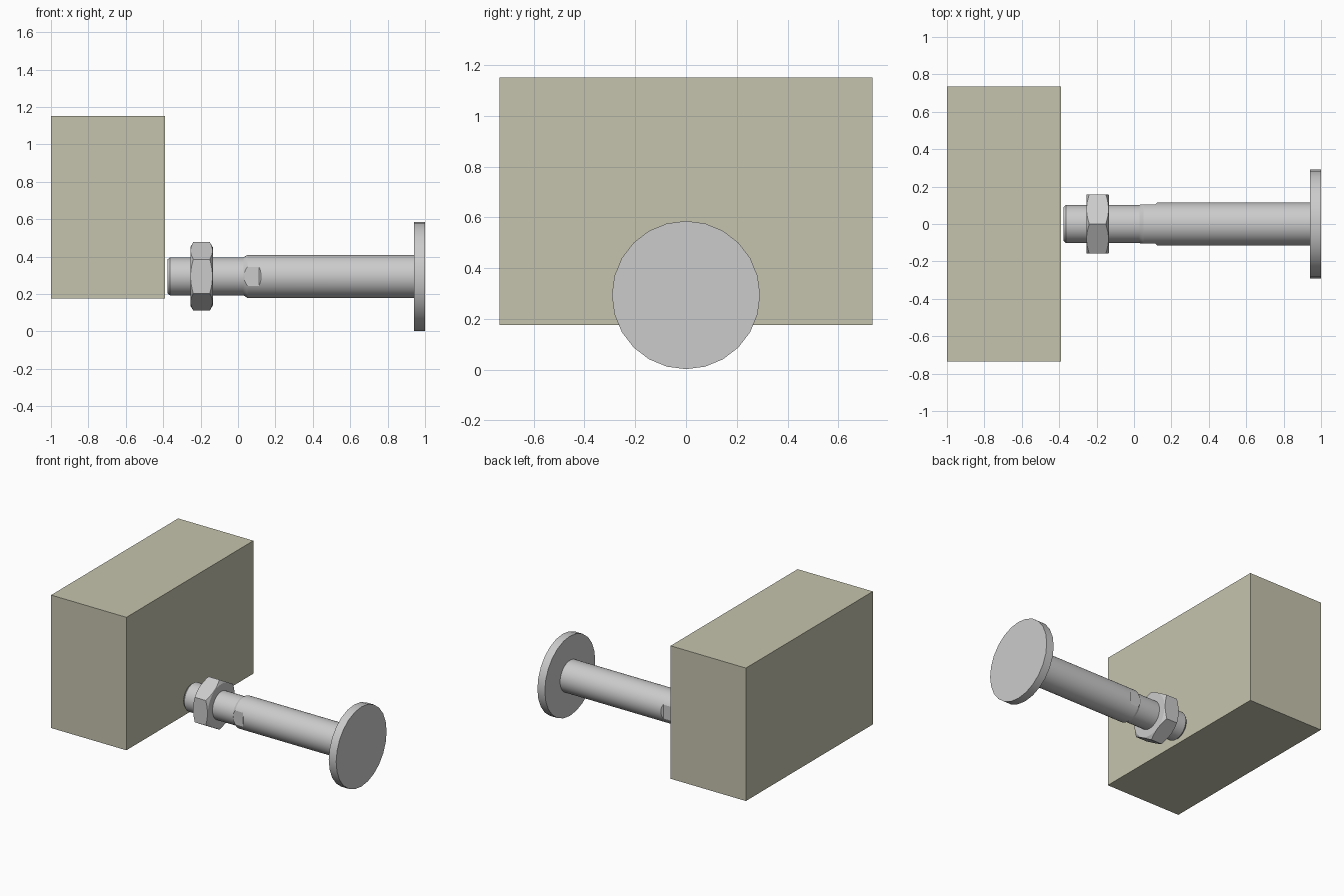
import bpy, bmesh
from math import sin, cos, pi, radians
from mathutils import Vector

if "Cube" in bpy.data.objects:
    bpy.data.objects.remove(bpy.data.objects["Cube"])

AXIS = 0.294  # height of the bolt centreline


def new_object(name, bm):
    bmesh.ops.recalc_face_normals(bm, faces=bm.faces)
    me = bpy.data.meshes.new(name)
    bm.to_mesh(me)
    bm.free()
    ob = bpy.data.objects.new(name, me)
    bpy.context.collection.objects.link(ob)
    return ob


def turned(name, profile, sides, smooth=True):
    """Closed solid revolved about the bolt axis from (x, radius) pairs."""
    bm = bmesh.new()
    rings = [[bm.verts.new((x, r * sin(2 * pi * i / sides), AXIS + r * cos(2 * pi * i / sides)))
              for i in range(sides)] for x, r in profile]
    for a, b in zip(rings, rings[1:]):
        for i in range(sides):
            j = (i + 1) % sides
            bm.faces.new((a[i], a[j], b[j], b[i]))
    bm.faces.new(rings[0])
    bm.faces.new(rings[-1])
    for f in bm.faces:
        f.smooth = smooth and len(f.verts) == 4
    return new_object(name, bm)


def cut(target, tool, operation):
    bpy.context.view_layer.objects.active = target
    mod = target.modifiers.new("cut", 'BOOLEAN')
    mod.operation, mod.object, mod.solver = operation, tool, 'EXACT'
    bpy.ops.object.modifier_apply(modifier=mod.name)
    bpy.data.objects.remove(tool)


def shade(ob, angle):
    bpy.ops.object.select_all(action='DESELECT')
    ob.select_set(True)
    bpy.context.view_layer.objects.active = ob
    bpy.ops.object.shade_smooth_by_angle(angle=radians(angle))


# Mounting block
bm = bmesh.new()
bmesh.ops.create_cube(bm, size=1)
for v in bm.verts:
    v.co = Vector((v.co.x * 0.61 - 0.695, v.co.y * 1.47, v.co.z * 0.974 + 0.664))
block = new_object("mounting_block", bm)
mat = bpy.data.materials.new("beige")
mat.diffuse_color = (0.56, 0.55, 0.42, 1)
mat.use_nodes = True
mat.node_tree.nodes["Principled BSDF"].inputs["Base Color"].default_value = mat.diffuse_color
block.data.materials.append(mat)

# Stepped shaft with chamfered thread end
shaft = turned("bolt_shaft", [(-0.378, 0.09), (-0.363, 0.102), (0.03, 0.102),
                              (0.05, 0.115), (0.94, 0.115)], 48)

# Wrench flats on both sides of the shaft
for side in (-1, 1):
    bm = bmesh.new()
    outline = [(0.035, 0.103), (0.112, 0.103), (0.14, 0.131), (0.035, 0.131)]
    face = bm.faces.new([bm.verts.new((x, side * y, AXIS - 0.1)) for x, y in outline])
    ext = bmesh.ops.extrude_face_region(bm, geom=[face])
    bmesh.ops.translate(bm, vec=(0, 0, 0.2),
                        verts=[g for g in ext["geom"] if isinstance(g, bmesh.types.BMVert)])
    cut(shaft, new_object("flat_cutter", bm), 'DIFFERENCE')
shade(shaft, 20)

# Round end plate
plate = turned("end_plate", [(0.94, 0.292), (1.0, 0.292)], 24)
shade(plate, 30)

# Hex nut with corners chamfered by a double cone
nut = turned("hex_nut", [(-0.255, 0.183), (-0.135, 0.183)], 6, smooth=False)
cone = turned("nut_chamfer", [(-0.256, 0.154), (-0.232, 0.195),
                              (-0.158, 0.195), (-0.134, 0.154)], 48)
cut(nut, cone, 'INTERSECT')
shade(nut, 20)
